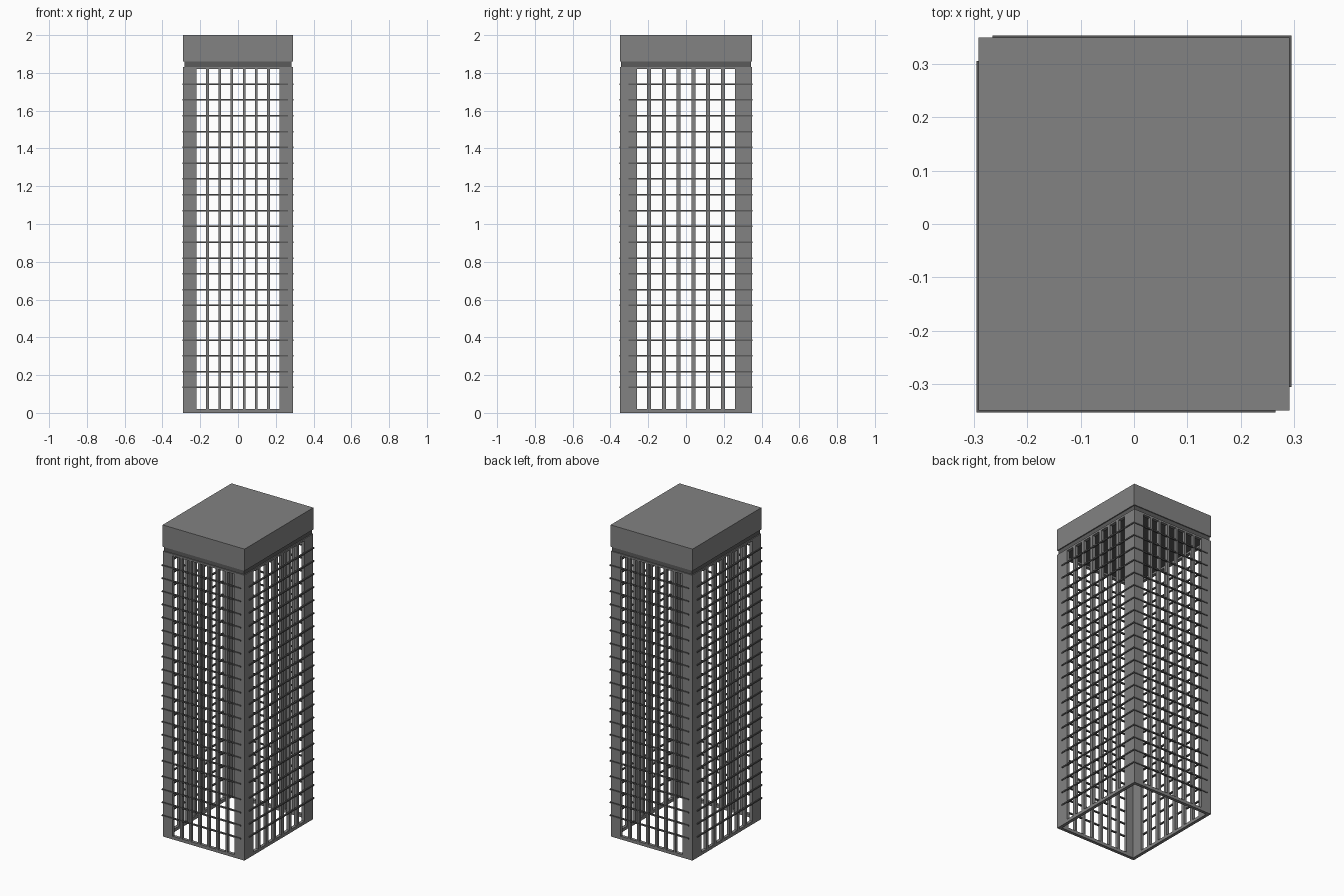
import bpy, bmesh
from mathutils import Vector

if "Cube" in bpy.data.objects:
    bpy.data.objects.remove(bpy.data.objects["Cube"])

HX, HY = 0.29, 0.349        # half sizes of the shaft
T = 0.02                    # wall thickness
Z_RAIL, Z_OPEN, Z_NECK, Z_CAP = 0.02, 1.82, 1.832, 1.86


def material(name, v):
    m = bpy.data.materials.new(name)
    m.diffuse_color = (v, v, v, 1)
    m.use_nodes = True
    m.node_tree.nodes["Principled BSDF"].inputs["Base Color"].default_value = m.diffuse_color
    return m


GREY = material("mid grey", 0.225)
DARK = material("dark grey", 0.105)


def boxes(name, mat, items):
    """One object made of boxes given as (low corner, high corner)."""
    bm = bmesh.new()
    for lo, hi in items:
        lo, hi = Vector(lo), Vector(hi)
        vs = bmesh.ops.create_cube(bm, size=1)["verts"]
        for v in vs:
            v.co = Vector((lo[i] + hi[i]) / 2 + v.co[i] * (hi[i] - lo[i]) for i in range(3))
    me = bpy.data.meshes.new(name)
    bm.to_mesh(me)
    bm.free()
    me.materials.append(mat)
    ob = bpy.data.objects.new(name, me)
    bpy.context.collection.objects.link(ob)


def turned(box):
    """Copy of a box turned half a turn about z."""
    (x0, y0, z0), (x1, y1, z1) = box
    return (-x1, -y1, z0), (-x0, -y0, z1)


def both(items):
    return items + [turned(b) for b in items]


# Corner posts (L-shaped, open inside)
PX, PY = 0.22, 0.259
posts = []
for s in (-1, 1):
    a, b = sorted((s * PX, s * HX))
    posts.append(((a, -HY, 0), (b, -HY + T, Z_NECK)))
    a, b = sorted((s * PY, s * (HY - T)))
    posts.append(((HX - T, a, 0), (HX, b, Z_NECK)))
boxes("corner_posts", GREY, both(posts))

# Thin rails at the foot and head of each opening
rails = []
for z0, z1 in ((0, Z_RAIL), (Z_OPEN, Z_NECK)):
    rails.append(((-PX, -HY, z0), (PX, -HY + T, z1)))
    rails.append(((HX - T, -PY, z0), (HX, PY, z1)))
boxes("wall_rails", GREY, both(rails))

# Vertical mullions, six per side
mullions = []
for i in range(6):
    x, y = (i - 2.5) * 0.0645, (i - 2.5) * 0.078
    mullions.append(((x - 0.007, -HY, Z_RAIL), (x + 0.007, -HY + T, Z_OPEN)))
    mullions.append(((HX - T, y - 0.011, Z_RAIL), (HX, y + 0.011, Z_OPEN)))
boxes("mullions", GREY, both(mullions))

# Horizontal floor bars, shifted pinwheel fashion around the tower
heights = [0.135 + 0.0835 * i for i in range(4)] + [0.485 + 0.0837 * i for i in range(16)]
bars = []
for z in heights:
    a, b = z - 0.004, z + 0.004
    bars.append(((-0.295, -0.353, a), (0.265, -0.343, b)))
    bars.append(((0.285, -0.305, a), (0.295, 0.353, b)))
boxes("floor_bars", DARK, both(bars))

# Recessed neck and solid cap
N = 0.006
boxes("neck", DARK, [((-HX + N, -HY + N, Z_NECK), (HX - N, HY - N, Z_CAP))])
boxes("roof_cap", GREY, [((-HX - 0.001, -HY, Z_CAP), (HX + 0.001, HY, 2.0))])
